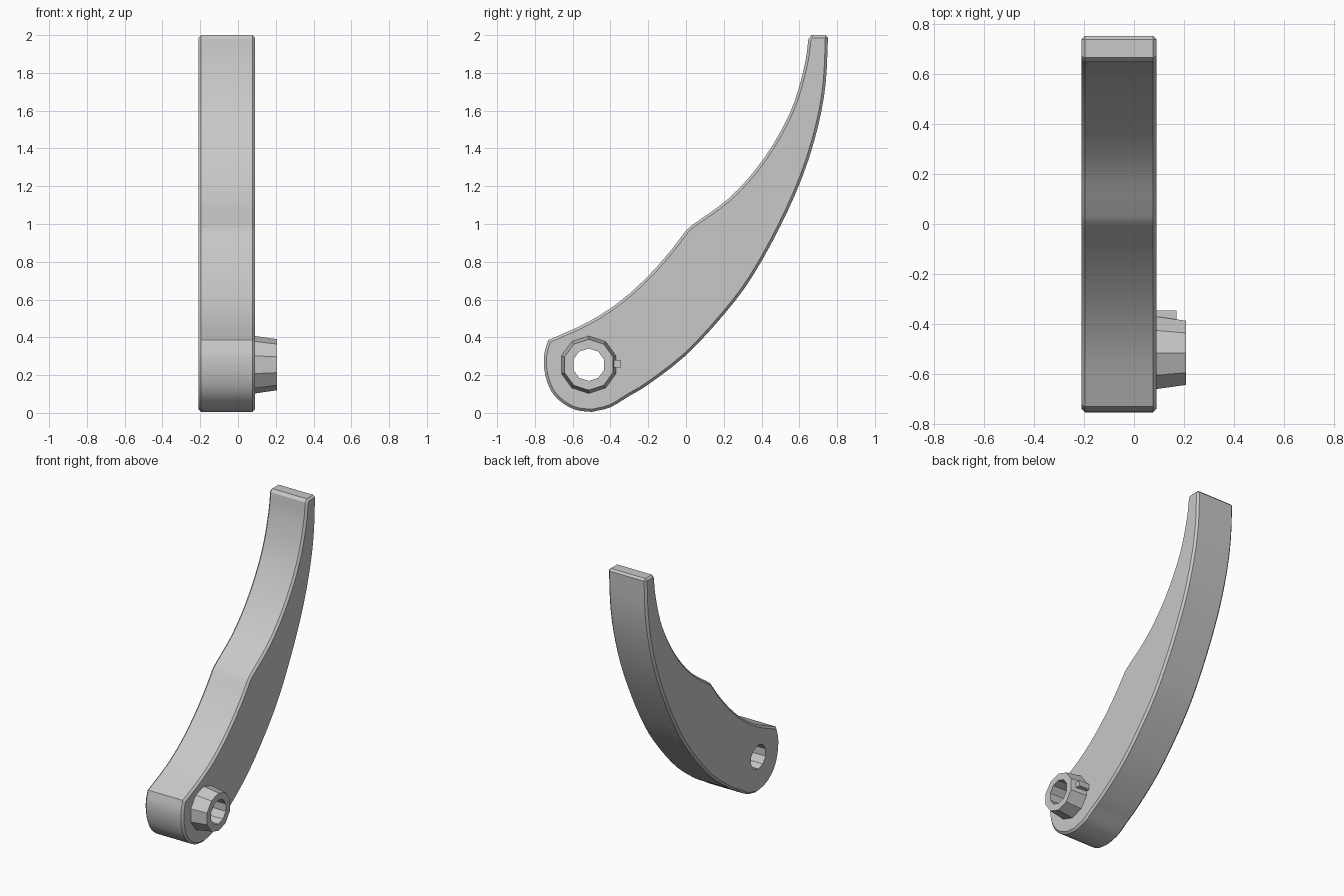
import bpy, bmesh, math
from mathutils import Vector, Matrix

cube = bpy.data.objects.get("Cube")
if cube:
    bpy.data.objects.remove(cube)

grey = bpy.data.materials.new("light grey")
grey.use_nodes = True
grey.diffuse_color = (0.58, 0.58, 0.58, 1)
grey.node_tree.nodes["Principled BSDF"].inputs["Base Color"].default_value = (0.58, 0.58, 0.58, 1)

LEFT, RIGHT = 0.09, -0.21          # side faces of the arm
PIVOT = Vector((0, -0.515, 0.255))  # axis of the hole


def make_object(name, bm):
    bmesh.ops.recalc_face_normals(bm, faces=bm.faces)
    mesh = bpy.data.meshes.new(name)
    bm.to_mesh(mesh)
    bm.free()
    obj = bpy.data.objects.new(name, mesh)
    bpy.context.collection.objects.link(obj)
    mesh.materials.append(grey)
    return obj


def smooth_path(points, steps=3):
    """Smooth curve through the points, without the last one."""
    p = [Vector(q) for q in points]
    p = [2 * p[0] - p[1]] + p + [2 * p[-1] - p[-2]]
    out = []
    for a, b, c, d in zip(p, p[1:], p[2:], p[3:]):
        for i in range(steps):
            t = i / steps
            out.append(0.5 * (2 * b + (c - a) * t + (2 * a - 5 * b + 4 * c - d) * t ** 2
                              + (3 * b - a - 3 * c + d) * t ** 3))
    return out


def tube(name, x0, x1, r0, r1, sides):
    """Tapered cylinder along x around the pivot."""
    bm = bmesh.new()
    place = (Matrix.Translation(PIVOT + Vector(((x0 + x1) / 2, 0, 0)))
             @ Matrix.Rotation(math.pi / 2, 4, 'Y') @ Matrix.Rotation(math.pi / sides, 4, 'Z'))
    bmesh.ops.create_cone(bm, cap_ends=True, segments=sides, radius1=r0, radius2=r1,
                          depth=x1 - x0, matrix=place)
    return make_object(name, bm)


def apply_modifier(obj, mod):
    bpy.context.view_layer.objects.active = obj
    bpy.ops.object.modifier_apply(modifier=mod.name)


def cut_hole(obj, cutter):
    mod = obj.modifiers.new("Hole", 'BOOLEAN')
    mod.operation, mod.solver, mod.object = 'DIFFERENCE', 'EXACT', cutter
    apply_modifier(obj, mod)


# Curved arm: outline in the side plane, extruded across x
back_edge = [(-0.5, 0.005), (-0.4, 0.03), (-0.3, 0.09), (-0.2, 0.15), (0, 0.305), (0.2, 0.52),
             (0.35, 0.72), (0.5, 0.99), (0.62, 1.26), (0.7, 1.52), (0.74, 1.75), (0.752, 2)]
tip = [(0.752, 2), (0.665, 2), (0.648, 1.98)]
upper_edge = [(0.648, 1.98), (0.63, 1.85), (0.575, 1.65), (0.49, 1.47), (0.37, 1.29),
              (0.22, 1.13), (0.04, 1.0)]
lower_edge = [(0.04, 1.0), (0, 0.965), (-0.08, 0.86), (-0.2, 0.725), (-0.35, 0.59),
              (-0.52, 0.48), (-0.73, 0.385)]
round_end = [(-0.73, 0.385), (-0.752, 0.3), (-0.745, 0.2), (-0.71, 0.11), (-0.65, 0.05),
             (-0.58, 0.015), (-0.5, 0.005)]
outline = (smooth_path(back_edge) + smooth_path(tip, 1) + smooth_path(upper_edge)
           + smooth_path(lower_edge) + smooth_path(round_end))

bm = bmesh.new()
face = bm.faces.new([bm.verts.new((RIGHT, y, z)) for y, z in outline])
side = bmesh.ops.extrude_face_region(bm, geom=[face])
verts = [v for v in side["geom"] if isinstance(v, bmesh.types.BMVert)]
bmesh.ops.translate(bm, verts=verts, vec=(LEFT - RIGHT, 0, 0))
arm = make_object("curved_arm", bm)
bevel = arm.modifiers.new("Worn edges", 'BEVEL')
bevel.width, bevel.segments, bevel.angle_limit = 0.014, 1, math.radians(50)
apply_modifier(arm, bevel)

# Hub on the left side, with a flared foot and a small key
hub = tube("pivot_hub", LEFT - 0.02, 0.207, 0.155, 0.135, 10)
bm = bmesh.new()
bmesh.ops.create_cube(bm, size=1, matrix=Matrix.Translation((0.125, -0.37, 0.26))
                      @ Matrix.Diagonal((0.09, 0.05, 0.04, 1)))
key = make_object("hub_key", bm)

# Hole through the arm and hub
cutter = tube("hole_cutter", -0.4, 0.4, 0.086, 0.086, 10)
cutter.hide_render = True
for part in (arm, hub):
    cut_hole(part, cutter)
bpy.data.objects.remove(cutter)

# Smooth the long curves, keep the corners sharp
bpy.ops.object.select_all(action='DESELECT')
arm.select_set(True)
bpy.context.view_layer.objects.active = arm
bpy.ops.object.shade_smooth_by_angle(angle=math.radians(28))
